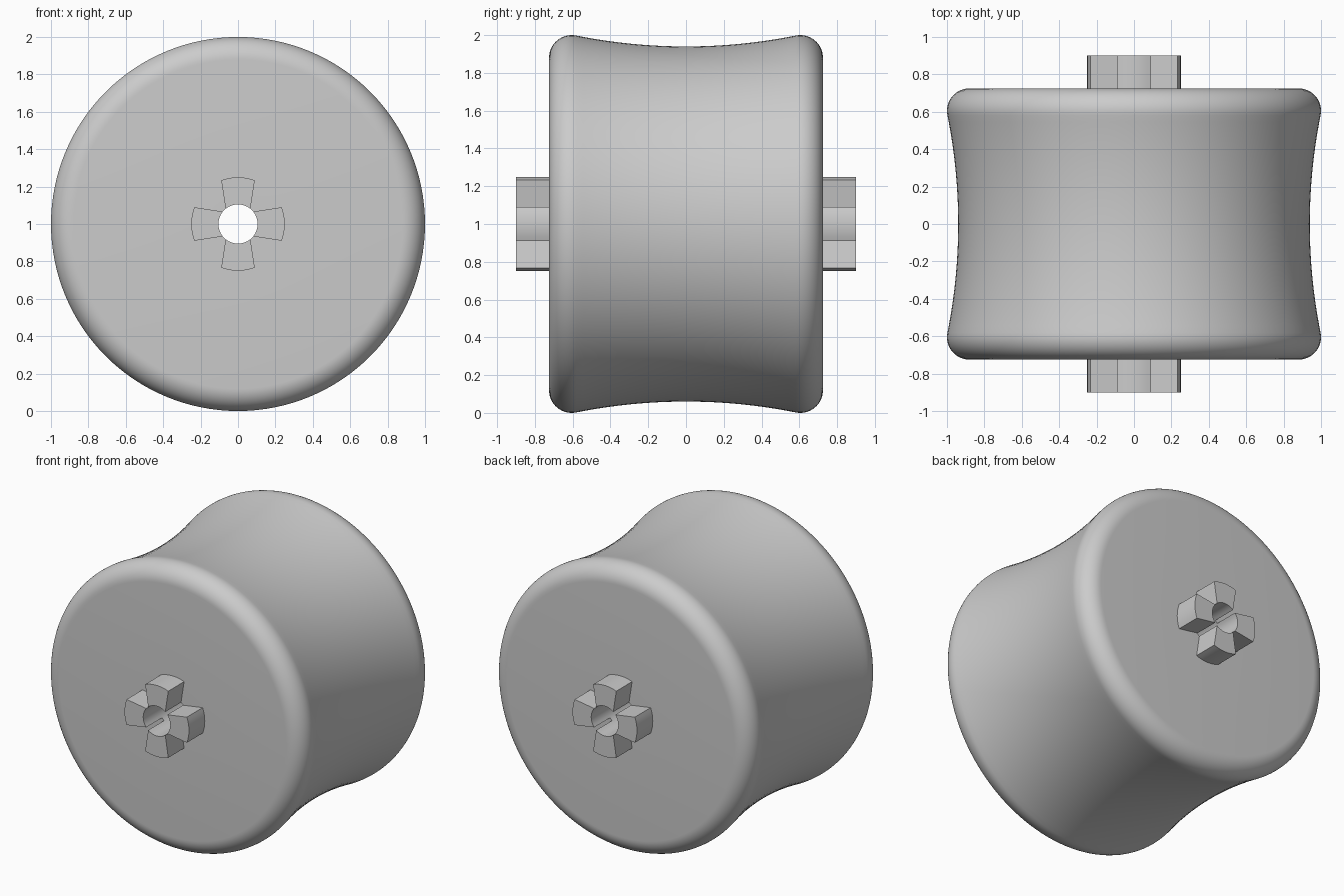
import bpy, bmesh
from math import sin, cos, pi, radians, atan2
from mathutils import Vector, Matrix

cube = bpy.data.objects.get("Cube")
if cube:
    bpy.data.objects.remove(cube, do_unlink=True)

GREY = (0.6, 0.6, 0.6, 1.0)
mat = bpy.data.materials.new("plain grey")
mat.use_nodes = True
mat.diffuse_color = GREY
mat.node_tree.nodes["Principled BSDF"].inputs["Base Color"].default_value = GREY

CENTRE = Vector((0, 0, 1))
BORE, HALF, TIP = 0.105, 0.725, 0.9      # hole radius, body half width, key end
FILLET, WAIST = 0.12, 0.94
FY, FR = HALF - FILLET, 1 - FILLET       # fillet centre (along axis, radius)
# radius of the concave tread that is tangent to both rim fillets
drop = WAIST - FR
R = (FY**2 + drop**2 - FILLET**2) / (2 * (FILLET - drop))


def finish(bm, name):
    bmesh.ops.recalc_face_normals(bm, faces=bm.faces[:])
    mesh = bpy.data.meshes.new(name)
    bm.to_mesh(mesh)
    bm.free()
    mesh.materials.append(mat)
    ob = bpy.data.objects.new(name, mesh)
    bpy.context.collection.objects.link(ob)
    bpy.context.view_layer.objects.active = ob
    ob.select_set(True)
    bpy.ops.object.shade_smooth_by_angle(angle=radians(30))
    ob.select_set(False)
    return ob


# Roller body: half profile, mirrored, then spun around the axle
tilt = atan2(FY, WAIST + R - FR)
half = [(R * sin(tilt * i / 16), WAIST + R - R * cos(tilt * i / 16)) for i in range(17)]
for i in range(1, 15):
    a = -tilt + (pi / 2 + tilt) * i / 14
    half.append((FY + FILLET * sin(a), FR + FILLET * cos(a)))
half.append((HALF, BORE))
profile = [(-y, r) for y, r in reversed(half[1:])] + half

bm = bmesh.new()
verts = [bm.verts.new((0, y, 1 + r)) for y, r in profile]
edges = [bm.edges.new((verts[i - 1], verts[i])) for i in range(len(verts))]
bmesh.ops.spin(bm, geom=verts + edges, cent=CENTRE, axis=(0, 1, 0),
               angle=2 * pi, steps=128, use_merge=True)
bmesh.ops.remove_doubles(bm, verts=bm.verts[:], dist=0.0001)
finish(bm, "roller_body")


# Drive keys: four tapered prongs around the hole at each end
def prong(bm, side, turn):
    def arc(radius, spread):
        steps = 8
        return [(radius * sin(spread * (2 * i / steps - 1)),
                 radius * cos(spread * (2 * i / steps - 1))) for i in range(steps + 1)]

    outline = arc(0.25, radians(21)) + arc(BORE, radians(39))[::-1]
    face = bm.faces.new([bm.verts.new((x, side * (HALF - 0.002), z)) for x, z in outline])
    ext = bmesh.ops.extrude_face_region(bm, geom=[face], use_keep_orig=True)
    new = [g for g in ext["geom"] if isinstance(g, bmesh.types.BMVert)]
    bmesh.ops.translate(bm, verts=new, vec=(0, side * (TIP - HALF + 0.002), 0))
    bmesh.ops.transform(bm, verts=list(face.verts) + new,
                        matrix=Matrix.Translation(CENTRE) @ Matrix.Rotation(turn, 4, 'Y'))


for side, name in ((-1, "front_drive_keys"), (1, "back_drive_keys")):
    bm = bmesh.new()
    for k in range(4):
        prong(bm, side, k * pi / 2)
    finish(bm, name)
